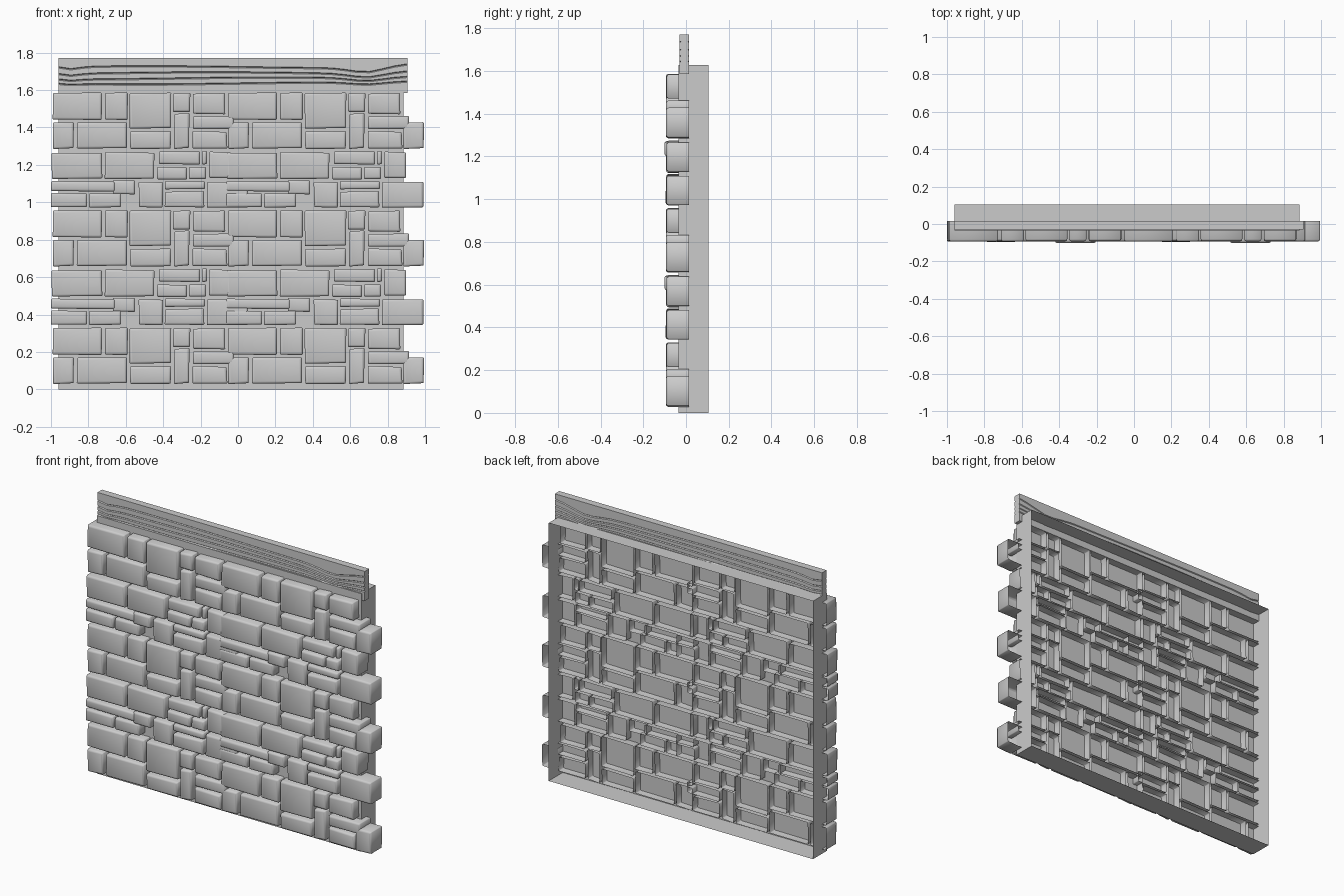
import bpy, bmesh, math, random

if "Cube" in bpy.data.objects:
    bpy.data.objects.remove(bpy.data.objects["Cube"])

random.seed(4)


def finish(bm, name, smooth=None):
    mesh = bpy.data.meshes.new(name)
    bm.to_mesh(mesh)
    bm.free()
    ob = bpy.data.objects.new(name, mesh)
    bpy.context.collection.objects.link(ob)
    if smooth:
        bpy.context.view_layer.objects.active = ob
        ob.select_set(True)
        bpy.ops.object.shade_smooth_by_angle(angle=math.radians(smooth))
        ob.select_set(False)
    return ob


# Backing tray: thin sheet box, open at the back
X0, X1, Y0, Y1, Z1 = -0.96, 0.885, -0.035, 0.105, 1.628
bm = bmesh.new()
f = [bm.verts.new(p) for p in ((X0, Y0, 0), (X1, Y0, 0), (X1, Y0, Z1), (X0, Y0, Z1))]
b = [bm.verts.new((v.co.x, Y1, v.co.z)) for v in f]
bm.faces.new(f)
for i in range(4):
    j = (i + 1) % 4
    bm.faces.new((f[j], f[i], b[i], b[j]))
finish(bm, "backing_tray")


# One stone: bevelled front, straight sides, open back
def stone(bm, x0, x1, z0, z1, jit, front):
    c = 0.011
    sx, sz = (-1, 1, 1, -1), (-1, -1, 1, 1)
    corners = [((x0, x1)[s > 0] + jit[i][0], (z0, z1)[t > 0] + jit[i][1])
               for i, (s, t) in enumerate(zip(sx, sz))]
    rings = []
    for y, inset in ((0.015, 0), (front + c, 0), (front + 0.3 * c, 0.3 * c), (front, c)):
        ring = []
        for i, (x, z) in enumerate(corners):
            a = (x - sx[i] * (inset + 0.004), z - sz[i] * inset)
            d = (x - sx[i] * inset, z - sz[i] * (inset + 0.004))
            for px, pz in ((d, a) if i % 2 == 0 else (a, d)):
                ring.append(bm.verts.new((px, y, pz)))
        rings.append(ring)
    for r, q in zip(rings, rings[1:]):
        for i in range(8):
            j = (i + 1) % 8
            bm.faces.new((r[i], r[j], q[j], q[i]))
    bm.faces.new(rings[-1])


# Repeating stone pattern per course: left, right, bottom, top (hundredths)
U = 187.0
rows = {
    "upper": [(53, 102, 94, 120), (105, 128, 94, 120), (130, 171, 94, 129),
              (173, 190, 94, 112), (193, 225, 94, 115)],
    "tall": [(53, 74, 123, 149), (77, 127, 123, 149), (130, 171, 132, 149),
             (174, 189, 114, 149), (193, 234, 117, 130), (193, 227, 132, 149)],
    "middle": [(52, 102, 153, 179), (105, 154, 153, 179), (159, 200, 152, 165),
               (157, 187, 168, 180), (189, 206, 168, 180), (202, 207, 152, 165),
               (209, 231, 153, 179)],
    "narrow": [(51, 115, 182, 192), (51, 87, 194, 208), (89, 121, 194, 208),
               (113, 135, 181, 195), (139, 163, 183, 208), (165, 205, 182, 190),
               (165, 204, 192, 208), (207, 248, 182, 208)],
}
shapes = {}
for name, items in rows.items():
    for k, it in enumerate(items):
        small = min(it[1] - it[0], it[3] - it[2]) < 15
        front = -0.101 if it == (159, 200, 152, 165) else -0.095 + random.uniform(0, 0.004)
        a = 0.002 if small else 0.004
        shapes[name, k] = ([(random.uniform(-a, a) * 0.5, random.uniform(-a, a))
                            for _ in range(4)], front)

for tile in range(3):
    for name, items in rows.items():
        if tile == 2 and name in ("middle", "narrow"):
            continue
        bm = bmesh.new()
        for col in range(3):
            for k, (l, r, t, bt) in enumerate(items):
                # third column holds only the interlocking end stone
                if col == 2 and not (name == "tall" and k == 0):
                    continue
                dx, dy = 175 * col - 238, 117.5 * tile
                if tile < 2 or name in ("upper", "tall"):
                    stone(bm, (l + dx) / U, (r + dx) / U,
                          (390 - bt - dy) / U, (390 - t - dy) / U, *shapes[name, k])
        finish(bm, f"stones_{name}_{tile}", 50)

# Wooden plank on top, with wavy grain grooves front and back
N = 28
PX0, PX1, PZ0, PZ1 = -0.96, 0.905, 1.585, 1.772
grain = (1.635, 1.662, 1.690, 1.722)


def wave(x, k):
    dip = -0.02 * math.exp(-((x - 0.68) / 0.12) ** 2) + 0.016 * max(0, x - 0.72) / 0.18
    left = -0.012 * math.exp(-((x + 0.88) / 0.05) ** 2)
    return (dip + left) * (0.5 + 0.2 * k) + 0.005 * math.sin(3 * x + k)


bm = bmesh.new()
cols = []
for i in range(N + 1):
    x = PX0 + (PX1 - PX0) * i / N
    prof = [(0.0, PZ0)]
    for k, z in enumerate(grain):
        zz = z + wave(x, k)
        prof += [(0.0, zz - 0.004), (0.006, zz), (0.0, zz + 0.004)]
    prof.append((0.0, PZ1))
    loop = [(-0.03 + d, z) for d, z in prof] + [(0.015 - d, z) for d, z in reversed(prof)]
    cols.append([bm.verts.new((x, y, z)) for y, z in loop])
n = len(cols[0])
for p, q in zip(cols, cols[1:]):
    for i in range(n):
        j = (i + 1) % n
        bm.faces.new((p[i], q[i], q[j], p[j]))
bm.faces.new(cols[0])
bm.faces.new(cols[-1][::-1])
bmesh.ops.recalc_face_normals(bm, faces=bm.faces)
finish(bm, "top_plank")
